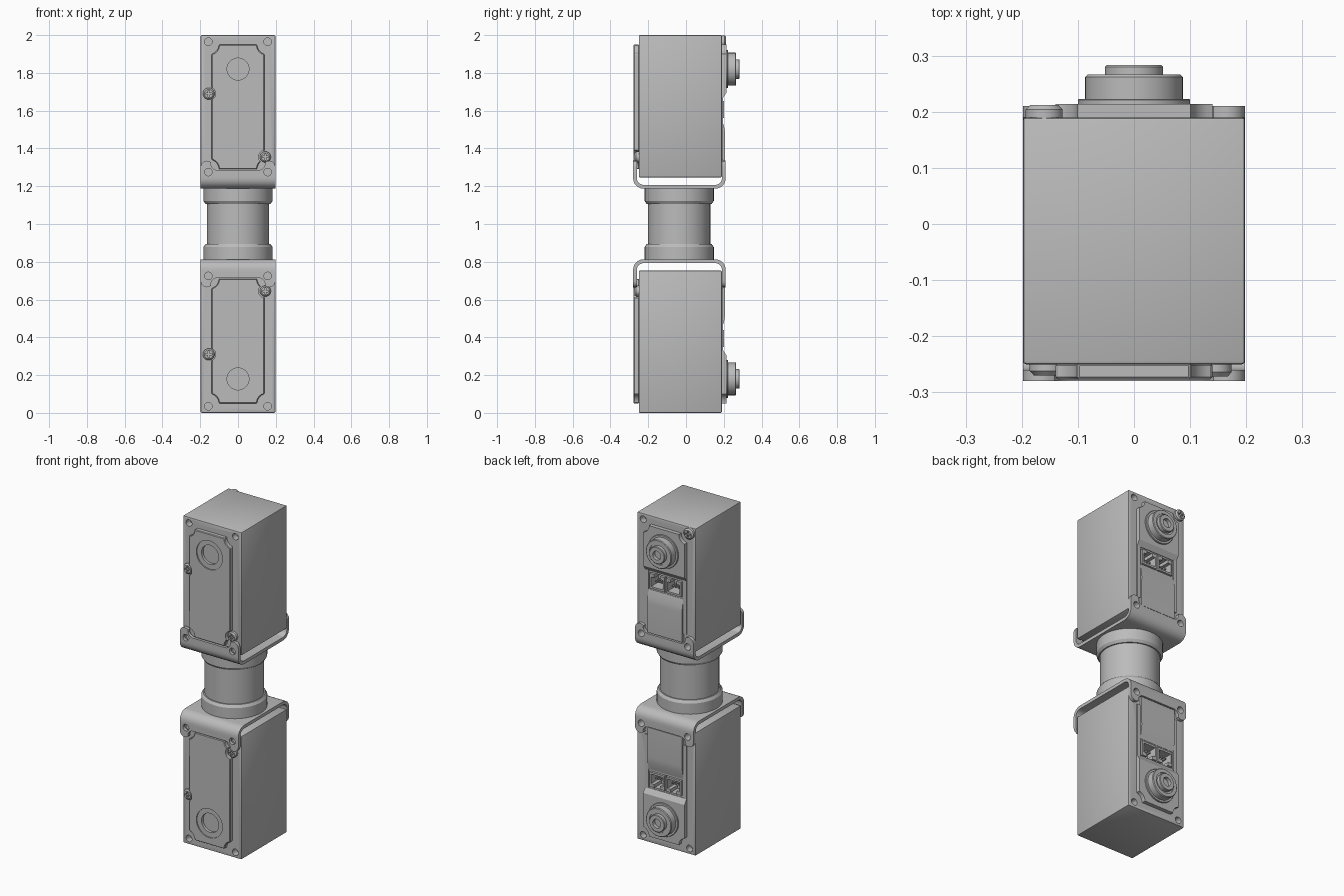
import bpy, bmesh
from math import radians, cos, sin
from mathutils import Matrix, Vector

old = bpy.data.objects.get("Cube")
if old:
    bpy.data.objects.remove(old, do_unlink=True)

grey = bpy.data.materials.new("mid grey")
grey.use_nodes = True
grey.diffuse_color = (0.5, 0.5, 0.5, 1)
grey.node_tree.nodes["Principled BSDF"].inputs["Base Color"].default_value = (0.5, 0.5, 0.5, 1)
made = []


def finish(name, bm):
    bmesh.ops.recalc_face_normals(bm, faces=bm.faces)
    mesh = bpy.data.meshes.new(name)
    bm.to_mesh(mesh)
    bm.free()
    mesh.materials.append(grey)
    ob = bpy.data.objects.new(name, mesh)
    bpy.context.scene.collection.objects.link(ob)
    made.append(ob)
    return ob


def extrude(name, pts, lo, hi, axis):
    """Extrude a closed outline along x (points are y, z) or y (points are x, z)."""
    bm = bmesh.new()
    place = (lambda a, b: (lo, a, b)) if axis == "x" else (lambda a, b: (a, lo, b))
    face = bm.faces.new([bm.verts.new(place(a, b)) for a, b in pts])
    out = bmesh.ops.extrude_face_region(bm, geom=[face])
    d = hi - lo
    bmesh.ops.translate(bm, vec=(d, 0, 0) if axis == "x" else (0, d, 0),
                        verts=[v for v in out["geom"] if isinstance(v, bmesh.types.BMVert)])
    return finish(name, bm)


def box(name, x, y, z):
    return extrude(name, [(x[0], z[0]), (x[1], z[0]), (x[1], z[1]), (x[0], z[1])], y[0], y[1], "y")


def lathe(name, profile, axis, centre):
    """Turn a (radius, height) profile around the y or z axis."""
    bm = bmesh.new()
    vs = [bm.verts.new((r, h, 0) if axis == "y" else (r, 0, h)) for r, h in profile]
    es = [bm.edges.new(pair) for pair in zip(vs, vs[1:])]
    bmesh.ops.spin(bm, geom=vs + es, cent=(0, 0, 0), axis=(0, 1, 0) if axis == "y" else (0, 0, 1),
                   angle=radians(360), steps=48)
    bmesh.ops.remove_doubles(bm, verts=bm.verts, dist=1e-5)
    bmesh.ops.translate(bm, verts=bm.verts, vec=centre)
    return finish(name, bm)


def rod(name, x, z, r, y0, y1):
    return lathe(name, [(0, y0), (r, y0), (r, y1), (0, y1)], "y", (x, 0, z))


def bake(ob):
    dg = bpy.context.evaluated_depsgraph_get()
    mesh = bpy.data.meshes.new_from_object(ob.evaluated_get(dg))
    ob.modifiers.clear()
    ob.data = mesh


def carve(ob, cutters, how="DIFFERENCE"):
    for c in cutters:
        m = ob.modifiers.new("cut", "BOOLEAN")
        m.operation, m.object, m.solver = how, c, "EXACT"
    bake(ob)
    for c in cutters:
        made.remove(c)
        bpy.data.objects.remove(c, do_unlink=True)


def bevel(ob, width, segments=2):
    m = ob.modifiers.new("bevel", "BEVEL")
    m.width, m.segments, m.limit_method = width, segments, "ANGLE"
    bake(ob)


def arc(cx, cy, r, a0, a1, n=6):
    return [(cx + r * cos(radians(a0 + (a1 - a0) * i / n)),
             cy + r * sin(radians(a0 + (a1 - a0) * i / n))) for i in range(n + 1)]


def both_sides(pts):
    return pts + [(-x, z) for x, z in reversed(pts)]


def screw(name, x, z, r, y_base, y_head):
    s = 1 if y_head > y_base else -1
    ob = lathe(name, [(0, y_base), (r, y_base), (r, y_head - s * 0.008),
                      (r * 0.75, y_head), (0, y_head)], "y", (x, 0, z))
    ys = sorted((y_head - s * 0.008, y_head + s * 0.01))
    a, b = r * 0.55, r * 0.14
    carve(ob, [box("slot", (x - a, x + a), ys, (z - b, z + b)),
               box("slot", (x - b, x + b), ys, (z - a, z + a))])
    return ob


# Upper housing with corner screw holes and a socket bay
HOLE = 0.157
body = box("upper_body", (-0.198, 0.198), (-0.25, 0.19), (1.247, 2.0))
bevel(body, 0.006)
cuts = [rod("hole", s * HOLE, z, 0.02, y0, y1) for s in (-1, 1) for z in (1.275, 1.965)
        for y0, y1 in ((-0.3, -0.21), (0.15, 0.25))]
carve(body, cuts + [box("bay", (-0.108, 0.108), (0.11, 0.25), (1.56, 1.655))])

# Front cover with scooped corners and a round recess
cover_shape = both_sides(arc(0.153, 1.29, 0.052, 180, 105) + [(0.14, 1.345)]
                         + arc(0.153, 1.95, 0.052, 255, 180))
cover = extrude("upper_front_cover", cover_shape, -0.277, -0.248, "y")
bevel(cover, 0.004, 1)
carve(cover, [rod("dish", 0, 1.82, 0.088, -0.3, -0.270), rod("well", 0, 1.82, 0.058, -0.3, -0.253),
              rod("gap", -0.155, 1.69, 0.036, -0.3, -0.2), rod("gap", 0.145, 1.355, 0.036, -0.3, -0.2)])
screw("upper_front_screw_right", -0.155, 1.69, 0.031, -0.245, -0.27)
screw("upper_front_screw_left", 0.145, 1.355, 0.029, -0.245, -0.272)

# Back cover: shaped plate around the hub, sloping towards the sockets
back = extrude("upper_back_cover", both_sides([(0.14, 1.665), (0.14, 1.897)]
               + arc(0.153, 1.95, 0.052, 255, 180)), 0.188, 0.214, "y")
carve(back, [extrude("slope", [(0.19, 1.66), (0.214, 1.695), (0.25, 1.71), (0.25, 1.6), (0.19, 1.6)],
                     -0.3, 0.3, "x")])
lower_panel = extrude("upper_back_panel", [(0.188, 1.29), (0.205, 1.29), (0.207, 1.47), (0.204, 1.505),
                                           (0.192, 1.55), (0.188, 1.55)], -0.118, 0.118, "x")
rails = [box("upper_back_rail", sorted((s * 0.118, s * 0.14)), (0.188, 0.196), (1.34, 1.668)) for s in (-1, 1)]

# Hub on the back
lathe("upper_hub", [(0, 0.188), (0.1, 0.188), (0.1, 0.221), (0.098, 0.223), (0.087, 0.223),
                    (0.087, 0.262), (0.083, 0.266), (0.062, 0.266), (0.062, 0.26), (0.052, 0.26),
                    (0.052, 0.28), (0.049, 0.283), (0.027, 0.283), (0.027, 0.262), (0, 0.262)],
      "y", (0, 0, 1.82))

# Two connector sockets with pins
for s in (-1, 1):
    socket = box("upper_socket", sorted((s * 0.004, s * 0.106)), (0.112, 0.2), (1.562, 1.652))
    carve(socket, [box("mouth", sorted((s * 0.014, s * 0.096)), (0.13, 0.25), (1.574, 1.632)),
                   box("key", sorted((s * 0.035, s * 0.075)), (0.13, 0.25), (1.62, 1.67))])
    for i in range(3):
        x = s * (0.035 + 0.02 * i)
        box("upper_socket_pin", (x - 0.004, x + 0.004), (0.128, 0.18), (1.598, 1.606))

# U bracket: bent strip trimmed to an eared outline
T, R = 0.02, 0.055
strip = ([(-0.28, 1.4)] + arc(-0.28 + R, 1.187 + R, R, 180, 270) + arc(0.21 - R, 1.187 + R, R, 270, 360)
         + [(0.21, 1.4), (0.21 - T, 1.4)] + arc(0.21 - R, 1.187 + R, R - T, 360, 270)
         + arc(-0.28 + R, 1.187 + R, R - T, 270, 180) + [(-0.28 + T, 1.4)])
bracket = extrude("upper_bracket", strip, -0.2, 0.2, "x")
ears = both_sides([(0.198, 1.15)] + arc(0.165, 1.302, 0.033, 0, 135) + arc(0.108, 1.321, 0.036, -10, -90))
carve(bracket, [extrude("trim", ears, -0.4, 0.4, "y")], "INTERSECT")
carve(bracket, [rod("hole", s * HOLE, 1.275, 0.02, -0.4, 0.4) for s in (-1, 1)])

# Lower half mirrors the upper half
flip = Matrix.Translation((0, 0, 2)) @ Matrix.Diagonal((1, 1, -1, 1))
for ob in list(made):
    twin = ob.copy()
    twin.data = ob.data.copy()
    twin.name = ob.name.replace("upper", "lower").split(".")[0]
    twin.data.transform(flip)
    twin.data.flip_normals()
    bpy.context.scene.collection.objects.link(twin)
    made.append(twin)

# Extra screw on the upper back corner
screw("upper_back_screw", -0.16, 1.965, 0.033, 0.185, 0.212)

# Round neck joining the brackets
half = [(0, 1.19), (0.183, 1.19), (0.183, 1.122), (0.172, 1.106), (0.165, 1.106)]
lathe("neck", half + [(r, 2 - z) for r, z in reversed(half)], "z", Vector((0, -0.036, 0)))

# Smooth round surfaces, keep edges crisp
for ob in bpy.context.selected_objects:
    ob.select_set(False)
for ob in made:
    ob.select_set(True)
bpy.context.view_layer.objects.active = made[0]
bpy.ops.object.shade_smooth_by_angle(angle=radians(30))
